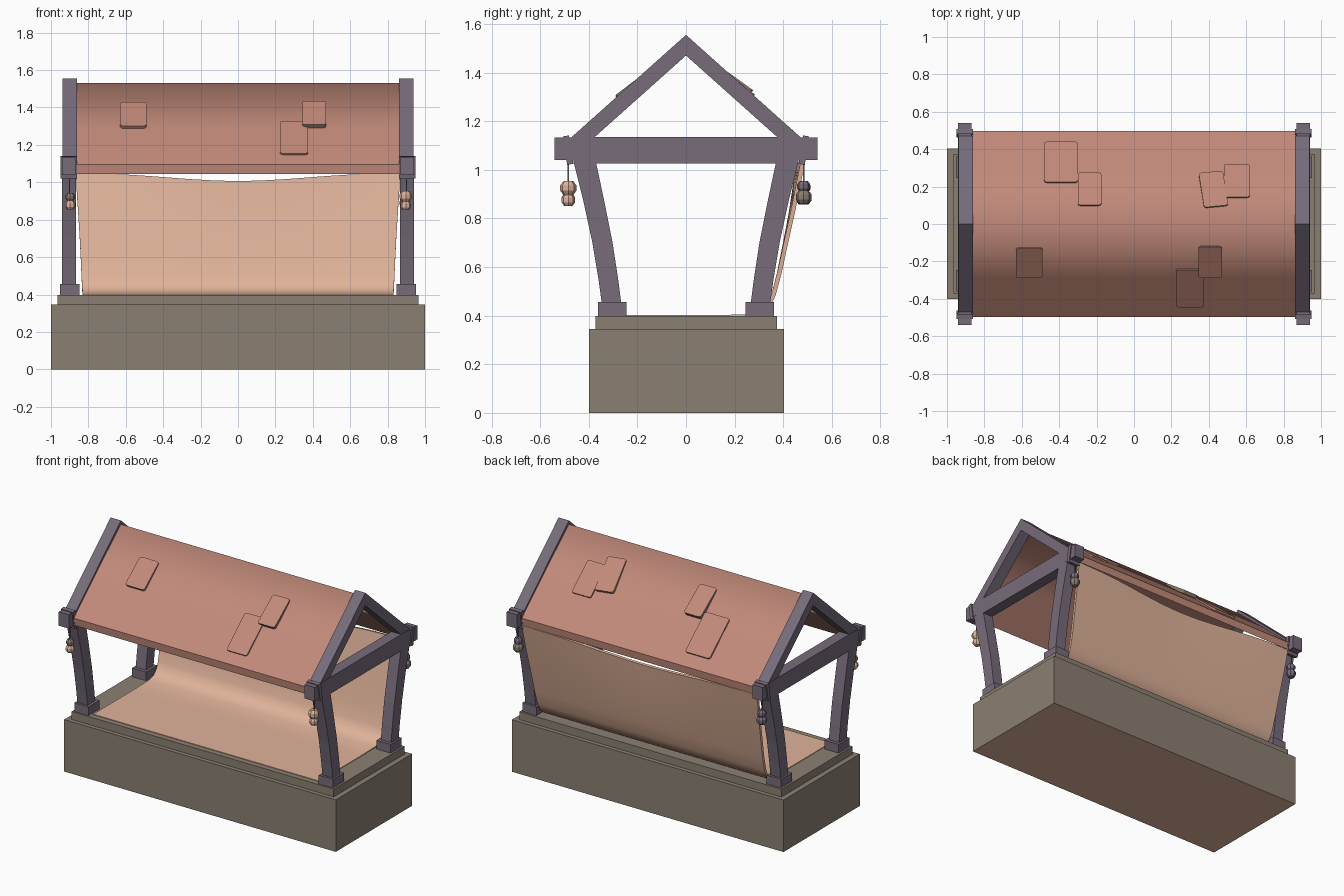
import bpy, bmesh, math
from mathutils import Matrix, Vector

if "Cube" in bpy.data.objects:
    bpy.data.objects.remove(bpy.data.objects["Cube"])


def mat(name, r, g, b):
    m = bpy.data.materials.new(name)
    lin = [((c / 255 + 0.055) / 1.055) ** 2.4 for c in (r, g, b)]
    m.diffuse_color = (*lin, 1)
    m.use_nodes = True
    m.node_tree.nodes["Principled BSDF"].inputs["Base Color"].default_value = m.diffuse_color
    return m


STONE = mat("stone", 139, 128, 114)
WOOD = mat("purple_wood", 119, 108, 123)
ROOF = mat("clay_roof", 194, 138, 122)
CLOTH = mat("cream_cloth", 224, 179, 154)


def finish(name, bm, *mats):
    bmesh.ops.recalc_face_normals(bm, faces=bm.faces)
    me = bpy.data.meshes.new(name)
    bm.to_mesh(me)
    bm.free()
    ob = bpy.data.objects.new(name, me)
    bpy.context.collection.objects.link(ob)
    for m in mats:
        me.materials.append(m)
    return ob


def box(name, x, y, z, *mats, rot=None):
    """Box from (min, max) ranges, optionally rotated about its centre."""
    bm = bmesh.new()
    c = Vector([(a + b) / 2 for a, b in (x, y, z)])
    s = [b - a for a, b in (x, y, z)]
    m = Matrix.Translation(c) @ (rot or Matrix()) @ Matrix.Diagonal((*s, 1))
    bmesh.ops.create_cube(bm, size=1, matrix=m)
    return finish(name, bm, *mats)


def prism(name, pts, x0, x1, m):
    """Extrude a (y, z) outline along x."""
    bm = bmesh.new()
    f = bm.faces.new([bm.verts.new((x0, y, z)) for y, z in pts])
    ext = bmesh.ops.extrude_face_region(bm, geom=[f])
    for v in ext["geom"]:
        if isinstance(v, bmesh.types.BMVert):
            v.co.x = x1
    return finish(name, bm, m)


# Stone base with a cream underside and a stepped slab
base = box("base", (-1, 1), (-.4, .403), (0, .346), STONE, CLOTH)
for p in base.data.polygons:
    p.material_index = int(p.normal.z < -.5)
box("base_slab", (-.965, .965), (-.372, .375), (.346, .398), STONE)

# Bead (radius, height, colour) by corner (x side, y side)
BEADS = {
    (1, -1): ((.035, .925, CLOTH), (.029, .875, CLOTH)),
    (1, 1): ((.028, .932, WOOD), (.034, .888, STONE)),
    (-1, -1): ((.026, .922, STONE), (.029, .878, CLOTH)),
    (-1, 1): ((.029, .928, WOOD), (.033, .883, WOOD)),
}

# Two end frames: feet, bowed legs, tie beam, rafters, straps and hanging beads
LEG = [(.345, .44), (.36, .55), (.385, .7), (.422, .87), (.462, 1.03), (.475, 1.12),
       (.375, 1.12), (.37, 1.03), (.336, .87), (.302, .7), (.279, .55), (.265, .44)]
for sx in (-1, 1):
    side = "left" if sx < 0 else "right"

    def xr(a, b):
        return tuple(sorted((sx * a, sx * b)))

    box(f"tie_beam_{side}", xr(.866, .94), (-.46, .46), (1.025, 1.135), WOOD)
    prism(f"rafters_{side}", [(0, 1.555), (.47, 1.135), (.47, 1.06), (.43, 1.06),
                              (.375, 1.135), (0, 1.47), (-.375, 1.135), (-.43, 1.06),
                              (-.47, 1.06), (-.47, 1.135)], *xr(.862, .938), WOOD)
    for sy in (-1, 1):
        tag = f"{side}_{'front' if sy < 0 else 'back'}"

        def yr(a, b):
            return tuple(sorted((sy * a, sy * b)))

        box(f"foot_{tag}", xr(.848, .952), yr(.245, .362), (.395, .456), WOOD)
        prism(f"leg_{tag}", [(sy * y, z) for y, z in LEG], *xr(.865, .94), WOOD)
        box(f"beam_end_{tag}", xr(.868, .942), yr(.44, .54), (1.04, 1.132), WOOD)
        box(f"strap_{tag}", xr(.86, .948), yr(.472, .498), (1.022, 1.14), WOOD,
            rot=Matrix.Rotation(-sy * math.radians(9), 4, 'X'))
        box(f"string_{tag}", xr(.897, .903), yr(.482, .488), (.87, 1.03), WOOD)
        for i, (r, z, m) in enumerate(BEADS[sx, sy]):
            bm = bmesh.new()
            bmesh.ops.create_uvsphere(bm, u_segments=8, v_segments=5, radius=r)
            for v in bm.verts:  # flat caps
                v.co.z = max(-.81 * r, min(.81 * r, v.co.z))
            bm.transform(Matrix.Translation((sx * .897, sy * .484, z)))
            finish(f"bead_{tag}_{i}", bm, m)

# Roof sheet, shaded smoothly over the ridge, sharp at the rims
TOP = [(0, 1.53), (.29, 1.279), (.497, 1.095)]
half = TOP + [(.492, 1.045), (.27, 1.243), (0, 1.483)]
outline = half + [(-y, z) for y, z in reversed(half[1:-1])]
roof = prism("roof", outline, -.868, .868, ROOF)
roof.data.shade_smooth()
bm = bmesh.new()
bm.from_mesh(roof.data)
for e in bm.edges:
    on_ridge = all(abs(v.co.y) < .001 for v in e.verts) and abs(e.verts[0].co.x - e.verts[1].co.x) > 1
    e.smooth = on_ridge or e.calc_face_angle(0) < .6
bm.to_mesh(roof.data)
bm.free()


def roof_z(y):
    for (a, za), (b, zb) in zip(TOP, TOP[1:]):
        if y <= b:
            return za + (zb - za) * (y - a) / (b - a)
    return TOP[-1][1]


# Roof patches: x range, |y| range, side, twist, lift of the lower edge, rim material slot
PATCHES = [
    (-.63, -.49, .125, .285, -1, 0, .012, 0),
    (.225, .375, .24, .44, -1, 0, .003, 0),
    (.345, .47, .118, .285, -1, 0, .018, 1),
    (-.48, -.30, .22, .435, 1, 0, .006, 0),
    (-.30, -.175, .097, .272, 1, 0, .026, 1),
    (.36, .49, .09, .275, 1, 7, .014, 0),
    (.48, .62, .14, .315, 1, 0, .003, 0),
]
for i, (x0, x1, y0, y1, sy, twist, lift, rim) in enumerate(PATCHES):
    hi = Vector((0, sy * y0, roof_z(y0)))
    lo = Vector((0, sy * y1, roof_z(y1) + lift))
    down = (lo - hi).normalized()
    across = Vector((sy * -1, 0, 0))
    out = across.cross(down)
    if out.z < 0:
        across, out = -across, -out
    rot = Matrix((across, down, out)).transposed().to_4x4()
    centre = (hi + lo) / 2 - out * .004 + Vector(((x0 + x1) / 2, 0, 0))
    m = (Matrix.Translation(centre) @ rot @ Matrix.Rotation(math.radians(twist), 4, 'Z')
         @ Matrix.Diagonal((x1 - x0, (lo - hi).length, .024, 1)))
    bm = bmesh.new()
    bmesh.ops.create_cube(bm, size=1, matrix=m)
    corners = [e for e in bm.edges
               if abs((e.verts[0].co - e.verts[1].co).normalized().dot(out)) > .99]
    bmesh.ops.bevel(bm, geom=corners, offset=.014, segments=3, profile=.5, affect='EDGES')
    patch = finish(f"roof_patch_{i}", bm, ROOF, STONE)
    for p in patch.data.polygons:
        p.material_index = rim if p.normal.dot(out) < .5 else 0

# Cloth hung at the back and sweeping forward over the floor: (y, z, half width)
PATH = [(.474, 1.047, .866), (.455, .95, .862), (.431, .83, .854), (.402, .7, .846),
        (.376, .58, .84), (.352, .49, .836), (.332, .447, .834), (.30, .42, .832),
        (.25, .405, .832), (.1, .402, .832), (-.12, .402, .832), (-.335, .402, .832)]
N = 24
bm = bmesh.new()
rows = []
for y, z, w in PATH:
    k = max(0, (z - .45) / .6)
    row = []
    for i in range(N + 1):
        u = 2 * i / N - 1
        hang = max(0, math.cos(u * math.pi / 2)) ** 2.5 * k ** 2
        row.append(bm.verts.new((u * w, y - .025 * hang, z - .04 * hang)))
    rows.append(row)
for a, b in zip(rows, rows[1:]):
    for i in range(N):
        bm.faces.new((a[i], a[i + 1], b[i + 1], b[i])).smooth = True
cloth = finish("back_cloth", bm, CLOTH)
sol = cloth.modifiers.new("thickness", 'SOLIDIFY')
sol.thickness = .018
sol.offset = -1 if cloth.data.polygons[-1].normal.z > 0 else 1  # thicken away from the top side
edges = cloth.modifiers.new("crisp_edges", 'EDGE_SPLIT')
edges.split_angle = math.radians(50)
